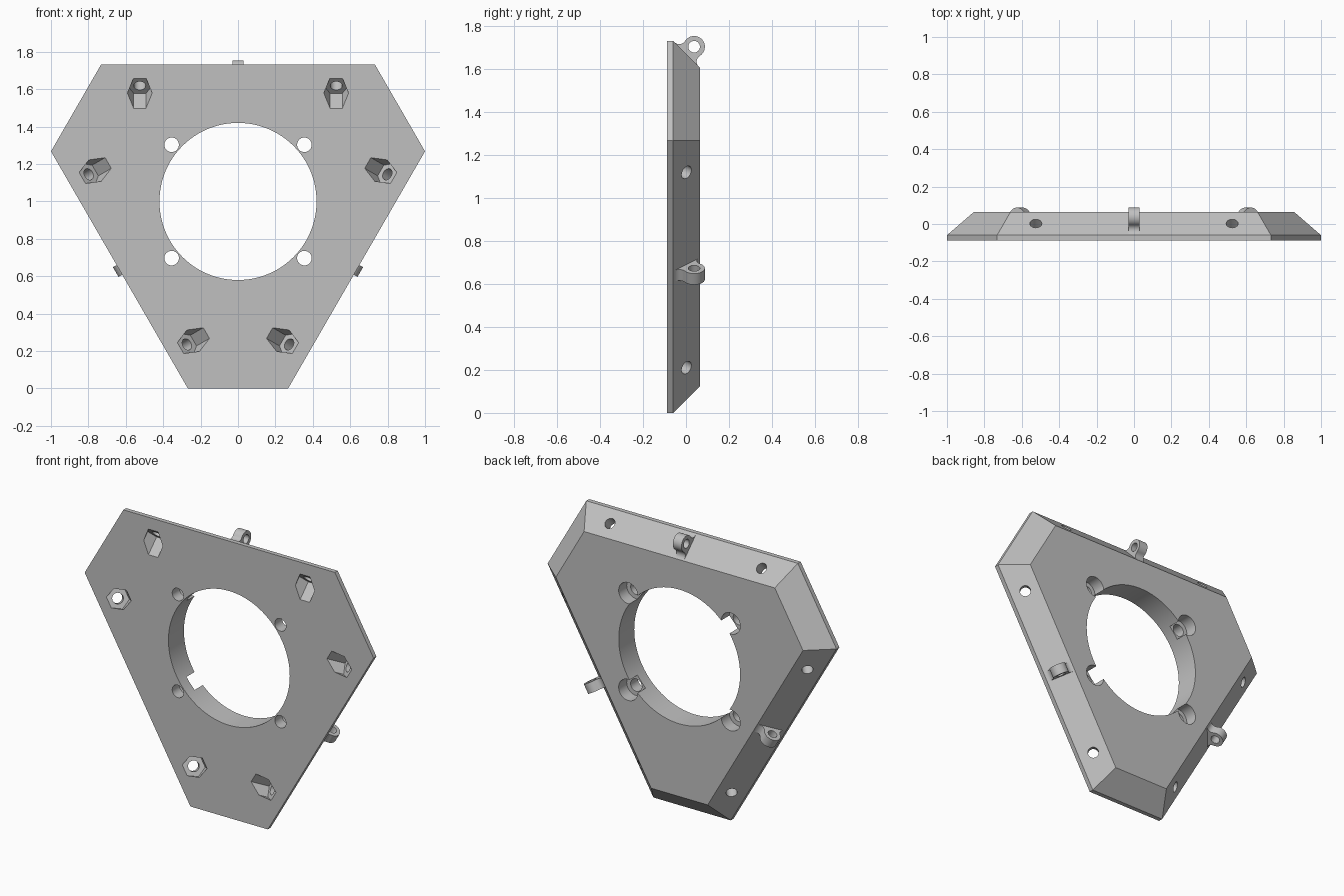
import bpy, bmesh
from math import sin, cos, pi, radians, atan2
from mathutils import Matrix, Vector

if "Cube" in bpy.data.objects:
    bpy.data.objects.remove(bpy.data.objects["Cube"])

FRONT, RIM, BACK = -0.088, -0.06, 0.065   # plate depth levels
LONG, SHORT = 0.732, 1.0                  # distances of long and short sides
CENTRE = Vector((0, 0, SHORT))

grey = bpy.data.materials.new("plain grey")
grey.use_nodes = True
grey.diffuse_color = (0.53, 0.53, 0.53, 1)
grey.node_tree.nodes["Principled BSDF"].inputs["Base Color"].default_value = grey.diffuse_color


def loft(name, rings, matrix=Matrix()):
    """Closed solid through rings of equal point count."""
    bm = bmesh.new()
    loops = [[bm.verts.new(matrix @ Vector(p)) for p in ring] for ring in rings]
    n = len(loops[0])
    for a, b in zip(loops, loops[1:]):
        for i in range(n):
            j = (i + 1) % n
            bm.faces.new((a[i], a[j], b[j], b[i]))
    bm.faces.new(loops[0])
    bm.faces.new(loops[-1])
    bmesh.ops.recalc_face_normals(bm, faces=bm.faces)
    mesh = bpy.data.meshes.new(name)
    bm.to_mesh(mesh)
    bm.free()
    mesh.materials.append(grey)
    obj = bpy.data.objects.new(name, mesh)
    bpy.context.collection.objects.link(obj)
    return obj


def prism(name, points, low, high, matrix):
    return loft(name, [[(x, y, z) for x, y in points] for z in (low, high)], matrix)


def arc(x, y, r, start, end, n):
    return [(x + r * cos(start + (end - start) * i / n),
             y + r * sin(start + (end - start) * i / n)) for i in range(n + 1)]


def circle(r, n, x=0, y=0):
    return arc(x, y, r, 0, 2 * pi, n)[:-1]


def cut(target, cutter):
    cutter.hide_render = True
    mod = target.modifiers.new("cut", 'BOOLEAN')
    mod.operation, mod.solver, mod.object = 'DIFFERENCE', 'EXACT', cutter
    bpy.context.view_layer.objects.active = target
    bpy.ops.object.modifier_apply(modifier=mod.name)
    bpy.data.objects.remove(cutter)


def frame(a, b, c, origin):
    m = Matrix((a, b, c)).transposed().to_4x4()
    m.translation = origin
    return m


def outline(inset, y):
    """Truncated triangle, every side moved in by the same inset."""
    d, s = LONG - inset, SHORT - inset
    half = (s - d / 2) / cos(radians(30))
    ring = []
    for k in range(3):
        turn = Matrix.Rotation(radians(120 * k), 3, 'Y')
        ring += [CENTRE + turn @ Vector((x, y, d)) for x in (-half, half)]
    return ring


# Plate with bevelled back
plate = loft("plate", [outline(0, FRONT), outline(0, RIM), outline(BACK - RIM, BACK)])

# Centre opening and four counterbored holes
X, Y, Z = Vector((1, 0, 0)), Vector((0, 1, 0)), Vector((0, 0, 1))
cut(plate, prism("opening_cutter", circle(0.42, 96), -0.3, 0.3, frame(Z, X, Y, CENTRE)))
for sx in (-1, 1):
    for sz in (-1, 1):
        m = frame(Z, X, Y, CENTRE + Vector((sx * 0.355, 0, sz * 0.303)))
        cut(plate, prism("bolt_cutter", circle(0.039, 32), -0.3, 0.3, m))
        cut(plate, prism("counterbore_cutter", circle(0.066, 32), -0.015, 0.3, m))

# Lug profile: ring head with fillets blending into the bevel
R, F, C = 0.05, 0.032, 0.08
tilt = atan2(R - F, C)
right = arc(C, F, F, -pi / 2, -pi - tilt, 8)
head = arc(0, R, R, -tilt, pi + tilt, 32)
left = [(-x, y) for x, y in reversed(right)]
lug_profile = [(C, -0.012)] + right + head[1:-1] + left + [(-C, -0.012)]

# Angled screw holes, nut pockets and a lug on each long side
u, v = Vector((0, 1, -1)).normalized(), Vector((0, 1, 1)).normalized()
middle = (BACK - RIM) / 2
origin = Vector((0, RIM + middle, LONG - middle))
parts = [plate]
for k, side in enumerate(("top", "lower_left", "lower_right")):
    angle = (0, 240, 120)[k]
    turn = Matrix.Translation(CENTRE) @ Matrix.Rotation(radians(angle), 4, 'Y')
    if side == "lower_left":   # model's left is +x
        turn = Matrix.Translation(CENTRE) @ Matrix.Rotation(radians(120), 4, 'Y')
    elif side == "lower_right":
        turn = Matrix.Translation(CENTRE) @ Matrix.Rotation(radians(240), 4, 'Y')
    for sx in (-1, 1):
        m = turn @ frame(X, u, v, origin + sx * 0.525 * X)
        cut(plate, prism("screw_cutter", circle(0.032, 32), -0.4, 0.2, m))
        cut(plate, prism("nut_cutter", circle(0.066, 6), -0.4, -0.072, m))
    m = turn @ frame(u, v, X, origin)
    lug = prism(side + "_lug", lug_profile, -0.03, 0.03, m)
    cut(lug, prism("eye_cutter", circle(0.027, 32, 0, R), -0.1, 0.1, m))
    parts.append(lug)

# Smooth round walls, sharp edges
bpy.ops.object.select_all(action='DESELECT')
for obj in parts:
    obj.select_set(True)
bpy.context.view_layer.objects.active = plate
bpy.ops.object.shade_smooth_by_angle(angle=radians(30))
